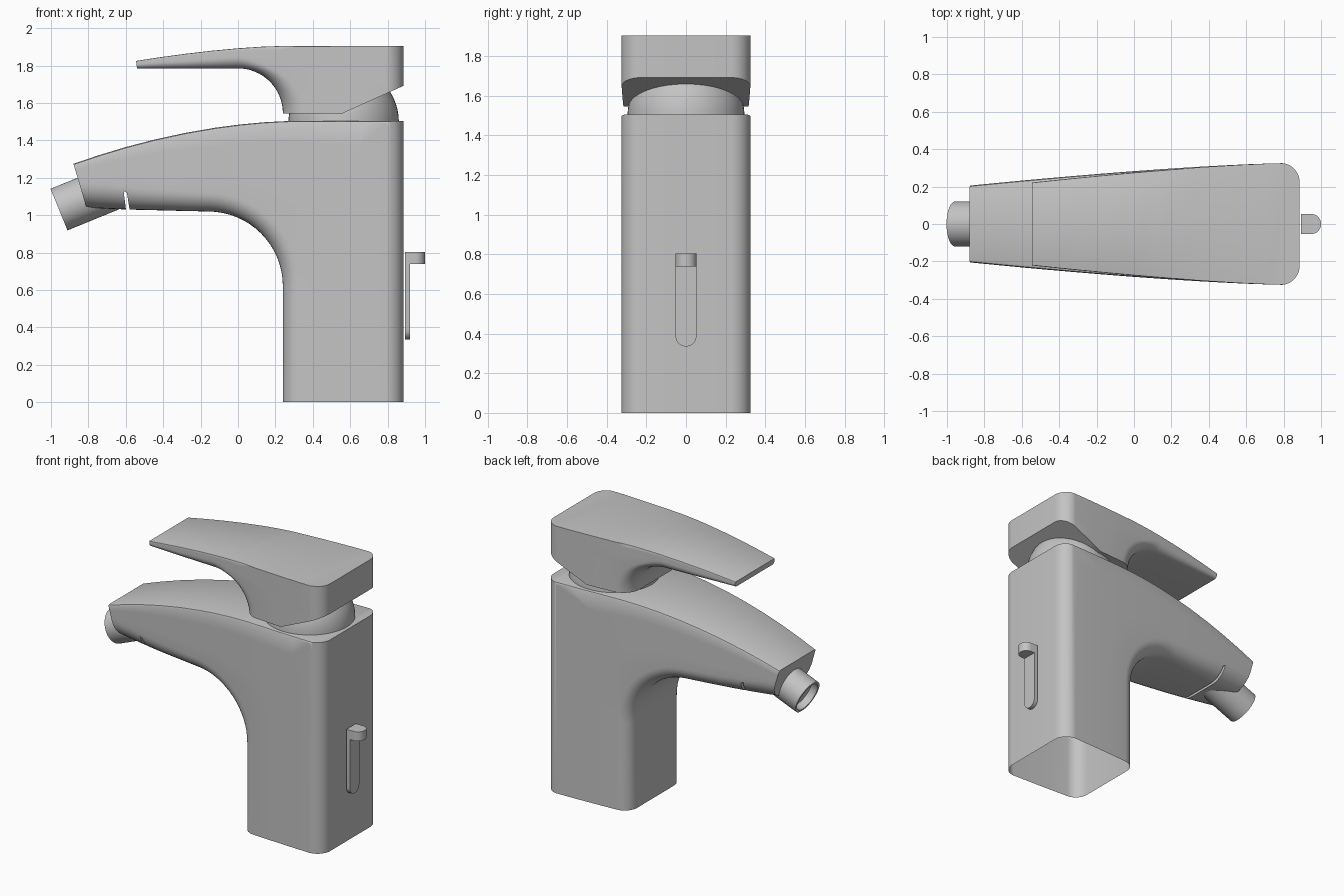
import bpy, bmesh, math
from mathutils import Matrix, Vector

if "Cube" in bpy.data.objects:
    bpy.data.objects.remove(bpy.data.objects["Cube"])

GREY = (0.55, 0.55, 0.55, 1)
metal = bpy.data.materials.new("satin grey")
metal.use_nodes = True
metal.diffuse_color = GREY
metal.node_tree.nodes["Principled BSDF"].inputs["Base Color"].default_value = GREY


def finish(name, bm):
    bmesh.ops.recalc_face_normals(bm, faces=bm.faces)
    mesh = bpy.data.meshes.new(name)
    bm.to_mesh(mesh)
    bm.free()
    mesh.materials.append(metal)
    ob = bpy.data.objects.new(name, mesh)
    bpy.context.collection.objects.link(ob)
    return ob


def smooth(ob):
    bpy.ops.object.select_all(action='DESELECT')
    ob.select_set(True)
    bpy.context.view_layer.objects.active = ob
    bpy.ops.object.shade_smooth_by_angle(angle=math.radians(35))


def extrude(name, points, offset):
    """Solid made by sweeping a flat outline along a vector."""
    bm = bmesh.new()
    face = bm.faces.new([bm.verts.new(p) for p in points])
    new = bmesh.ops.extrude_face_region(bm, geom=[face], use_keep_orig=True)["geom"]
    bmesh.ops.translate(bm, vec=offset, verts=[v for v in new if isinstance(v, bmesh.types.BMVert)])
    return finish(name, bm)


def lathe(name, profile, location, tilt=0.0):
    """Spin (radius, height) points around the local z axis."""
    bm = bmesh.new()
    vs = [bm.verts.new((r, 0, h)) for r, h in profile]
    es = [bm.edges.new(p) for p in zip(vs, vs[1:])]
    bmesh.ops.spin(bm, geom=vs + es, cent=(0, 0, 0), axis=(0, 0, 1), angle=math.tau, steps=48)
    bmesh.ops.remove_doubles(bm, verts=bm.verts, dist=1e-5)
    bm.transform(Matrix.Translation(location) @ Matrix.Rotation(tilt, 4, 'Y'))
    ob = finish(name, bm)
    smooth(ob)
    return ob


def loft(name, stations, width, chamfer):
    """Skin sections between (inner x,z), (outer x,z), inner corner radius."""
    bm = bmesh.new()
    rings = []
    for inner, outer, r in stations:
        a, b = Vector(inner), Vector(outer)
        length = (b - a).length
        d = (b - a) / length
        half = []                                   # (inset from side, distance along section)
        for i in range(9):
            t = math.radians(90 * i / 8)
            half.append((r * (1 - math.sin(t)), r * (1 - math.cos(t))))
        top = length - chamfer
        half += [(0, r + (top - r) * k / 4) for k in (1, 2, 3, 4)]
        half += [(chamfer * 0.3, length - chamfer * 0.3), (chamfer, length)]
        ring = []
        for side in (1, -1):
            for inset, s in (half if side == 1 else half[::-1]):
                p = a + d * s
                ring.append(bm.verts.new((p.x, side * (width(p.x) - inset), p.y)))
        rings.append(ring)
    for r0, r1 in zip(rings, rings[1:]):
        for i in range(len(r0)):
            j = (i + 1) % len(r0)
            bm.faces.new((r0[i], r0[j], r1[j], r1[i]))
    bm.faces.new(rings[0])
    bm.faces.new(rings[-1])
    return finish(name, bm)


def boolean(ob, cutter, operation):
    mod = ob.modifiers.new("cut", 'BOOLEAN')
    mod.operation, mod.object, mod.solver = operation, cutter, 'EXACT'
    bpy.context.view_layer.objects.active = ob
    bpy.ops.object.modifier_apply(modifier=mod.name)
    bpy.data.objects.remove(cutter)


def back_trim(z0, z1):
    """Tall block whose back corners are rounded in plan."""
    half = [(-1.3, 0.5), (0.7, 0.5)]
    for i in range(11):
        t = math.radians(90 - 9 * i)
        half.append((0.785 + 0.1 * math.cos(t), 0.2255 + 0.1 * math.sin(t)))
    pts = half + [(x, -y) for x, y in half[::-1]]
    return extrude("back_trim", [(x, y, z0) for x, y in pts], (0, 0, z1 - z0))


def taper(amount, span):
    return lambda x: 0.325 - amount * (max(0.0, 0.8 - x) / span) ** 1.4


def fan(centre, radius, z_top, x_end, top, r0, r1):
    """Sections turning round the inner bend while the outside keeps its corner."""
    out = []
    n = 16
    for i in range(n + 1):
        t = math.pi / 2 * i / n
        inner = (centre[0] + radius * math.cos(t), centre[1] + radius * math.sin(t))
        k = 2 * i / n
        if k <= 1:
            outer = (0.95, centre[1] + (z_top - centre[1]) * k)
        else:
            x = 0.95 + (x_end - 0.95) * (k - 1)
            outer = (x, top(x))
        out.append((inner, outer, r0 + (r1 - r0) * i / n))
    return out


# Body: hollow column bending into the spout
def body_top(x):
    return 1.505 - 0.23 * (max(0.0, 0.35 - x) / 1.23) ** 1.9


stations = [((0.24, 0), (0.95, 0), 0.09)]
stations += fan((-0.16, 0.62), 0.4, 1.505, -0.12, body_top, 0.09, 0.1)
for xi, zi, xo, r in [(-0.3, 1.023, -0.28, .105), (-0.45, 1.027, -0.45, .11),
                      (-0.58, 1.03, -0.6, .12), (-0.7, 1.035, -0.74, .13), (-0.81, 1.04, -0.88, .14)]:
    stations.append(((xi, zi), (xo, body_top(xo)), r))
body = loft("body", stations, taper(0.12, 1.68), 0.015)
boolean(body, back_trim(-0.1, 1.6), 'INTERSECT')
# narrow slit under the spout
slit = [(-0.612, -0.4, 1.13), (-0.594, -0.4, 1.12), (-0.575, -0.4, 1.0), (-0.595, -0.4, 1.0)]
boolean(body, extrude("slit", slit, (0, 0.8, 0)), 'DIFFERENCE')
bm = bmesh.new()
bm.from_mesh(body.data)
floor = [f for f in bm.faces if f.calc_center_median().z < 0.001]
bmesh.ops.delete(bm, geom=floor, context='FACES')
bm.to_mesh(body.data)
bm.free()
smooth(body)


# Handle: block with a thin lever over the spout
def handle_top(x):
    return 1.905 - 0.08 * (max(0.0, 0.25 - x) / 0.795) ** 1.6


stations = fan((0.0, 1.545), 0.24, 1.905, 0.0, handle_top, 0.12, 0.06)
for x, r in [(-0.14, .05), (-0.28, .04), (-0.42, .032), (-0.545, .022)]:
    stations.append(((x + 0.005, 1.785), (x, handle_top(x)), r))
handle = loft("handle", stations, taper(0.105, 1.36), 0.005)
boolean(handle, back_trim(1.4, 2.0), 'INTERSECT')
wedge = [(0.56, -0.5, 1.5), (0.56, -0.5, 1.545), (1.0, -0.5, 1.744), (1.0, -0.5, 1.5)]
boolean(handle, extrude("wedge", wedge, (0, 1, 0)), 'DIFFERENCE')
smooth(handle)

# Domed collar under the handle
dome = [(0.295 * math.cos(math.radians(a)), 0.295 * math.sin(math.radians(a))) for a in range(0, 85, 6)]
lathe("collar_dome", dome + [(0, 0.295)], (0.565, 0, 1.5))

# Tilted outlet nozzle with a recessed end
nozzle = [(0, 0.3), (0.12, 0.3), (0.12, 0), (0.103, 0), (0.103, 0.05), (0, 0.05)]
lathe("outlet_nozzle", nozzle, (-0.957, 0, 1.03), math.atan2(0.926, 0.378))

# Drain pull at the back: flat bar with rounded foot, and a rounded hook
arc = [math.radians(a) for a in range(0, 181, 15)]
foot = [(0.892, 0.053 * math.cos(t), 0.388 - 0.053 * math.sin(t)) for t in arc]
bar = extrude("drain_pull_bar", foot + [(0.892, -0.053, 0.74), (0.892, 0.053, 0.74)], (0.028, 0, 0))
nose = [(0.95 + 0.05 * math.sin(t), 0.053 * math.cos(t), 0.738) for t in arc]
hook = extrude("drain_pull_hook", nose + [(0.892, -0.053, 0.738), (0.892, 0.053, 0.738)], (0, 0, 0.066))
smooth(bar)
smooth(hook)
